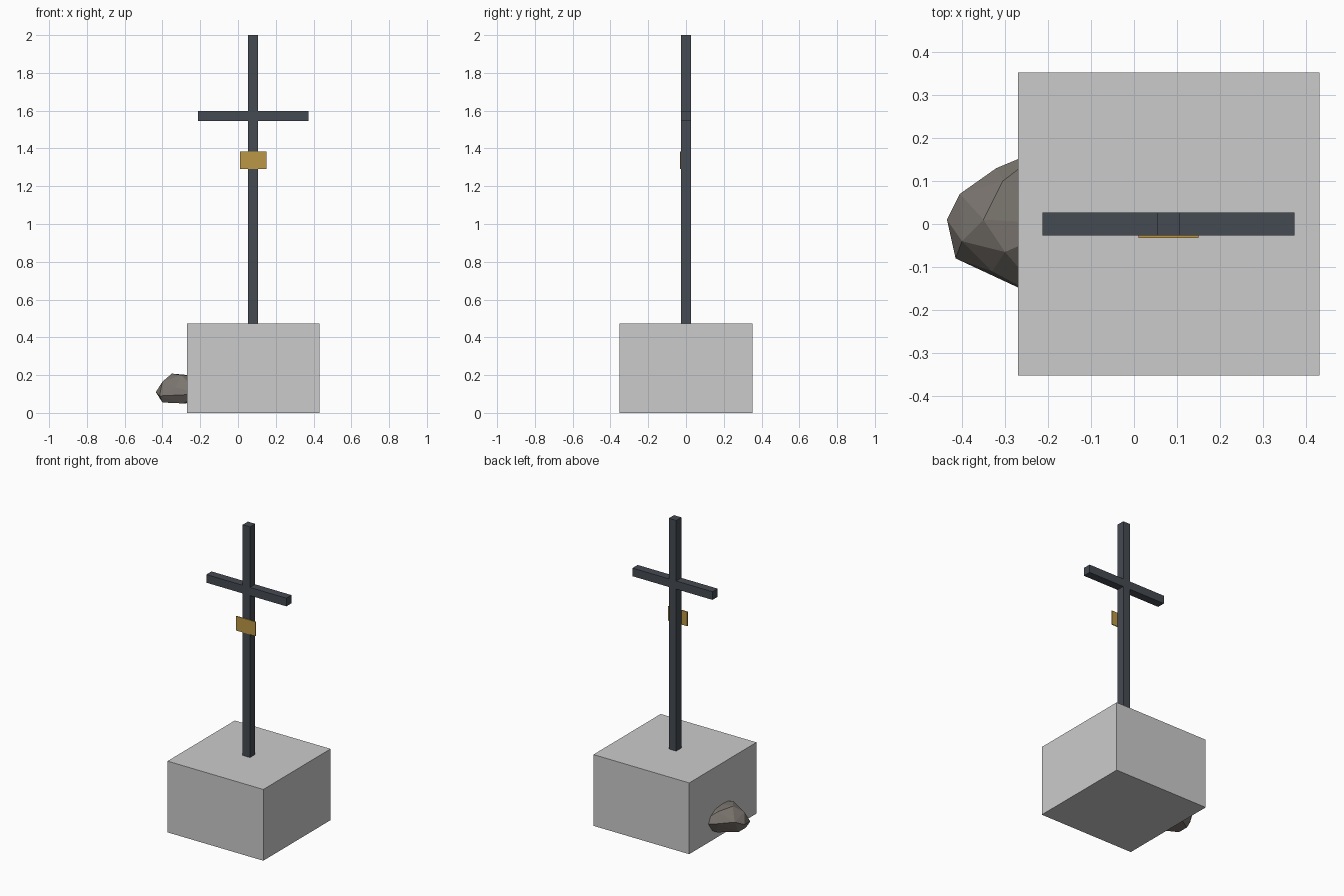
import bpy
import bmesh
from mathutils import Vector

default = bpy.data.objects.get("Cube")
if default:
    bpy.data.objects.remove(default, do_unlink=True)


def material(name, rgb):
    mat = bpy.data.materials.new(name)
    mat.use_nodes = True
    color = (*rgb, 1.0)
    mat.diffuse_color = color
    mat.node_tree.nodes["Principled BSDF"].inputs["Base Color"].default_value = color
    return mat


def finish(name, bm, mat):
    bmesh.ops.recalc_face_normals(bm, faces=bm.faces)
    mesh = bpy.data.meshes.new(name)
    bm.to_mesh(mesh)
    bm.free()
    mesh.materials.append(mat)
    obj = bpy.data.objects.new(name, mesh)
    bpy.context.collection.objects.link(obj)
    return obj


def box(name, low, high, mat):
    low, high = Vector(low), Vector(high)
    bm = bmesh.new()
    bmesh.ops.create_cube(bm, size=1)
    bmesh.ops.scale(bm, vec=high - low, verts=bm.verts)
    bmesh.ops.translate(bm, vec=(low + high) / 2, verts=bm.verts)
    return finish(name, bm, mat)


stone = material("pale grey stone", (0.6, 0.6, 0.6))
iron = material("dark blue grey iron", (0.06, 0.07, 0.085))
brass = material("brass", (0.5, 0.31, 0.06))
rubble = material("brown grey rock", (0.2, 0.18, 0.16))

# Plinth and cross
cx, half = 0.08, 0.027
box("plinth", (-0.27, -0.352, 0), (0.432, 0.352, 0.472), stone)
box("cross_post", (cx - half, -half, 0.472), (cx + half, half, 2), iron)
box("cross_bar", (cx - 0.293, -half, 1.545), (cx + 0.293, half, 1.599), iron)

# Thin plate on the front of the post
box("name_plate", (cx - 0.07, -0.033, 1.29), (cx + 0.07, -half, 1.385), brass)

# Faceted rock half buried in the side of the plinth
corners = [
    (-0.435, 0.01, 0.11), (-0.405, 0.07, 0.14), (-0.415, -0.08, 0.09),
    (-0.4, -0.04, 0.165), (-0.35, 0.01, 0.208), (-0.3, -0.065, 0.2),
    (-0.305, 0.1, 0.195), (-0.32, 0.13, 0.13), (-0.33, -0.11, 0.135),
    (-0.4, 0.02, 0.055), (-0.4, -0.055, 0.055), (-0.29, 0.09, 0.05),
    (-0.29, -0.1, 0.05), (-0.2, 0.18, 0.11), (-0.2, -0.18, 0.1),
    (-0.15, 0, 0.19), (-0.12, 0, 0.06),
]
bm = bmesh.new()
for corner in corners:
    bm.verts.new(corner)
hull = bmesh.ops.convex_hull(bm, input=bm.verts)
bmesh.ops.delete(bm, geom=hull["geom_interior"], context="VERTS")
finish("rock", bm, rubble)
